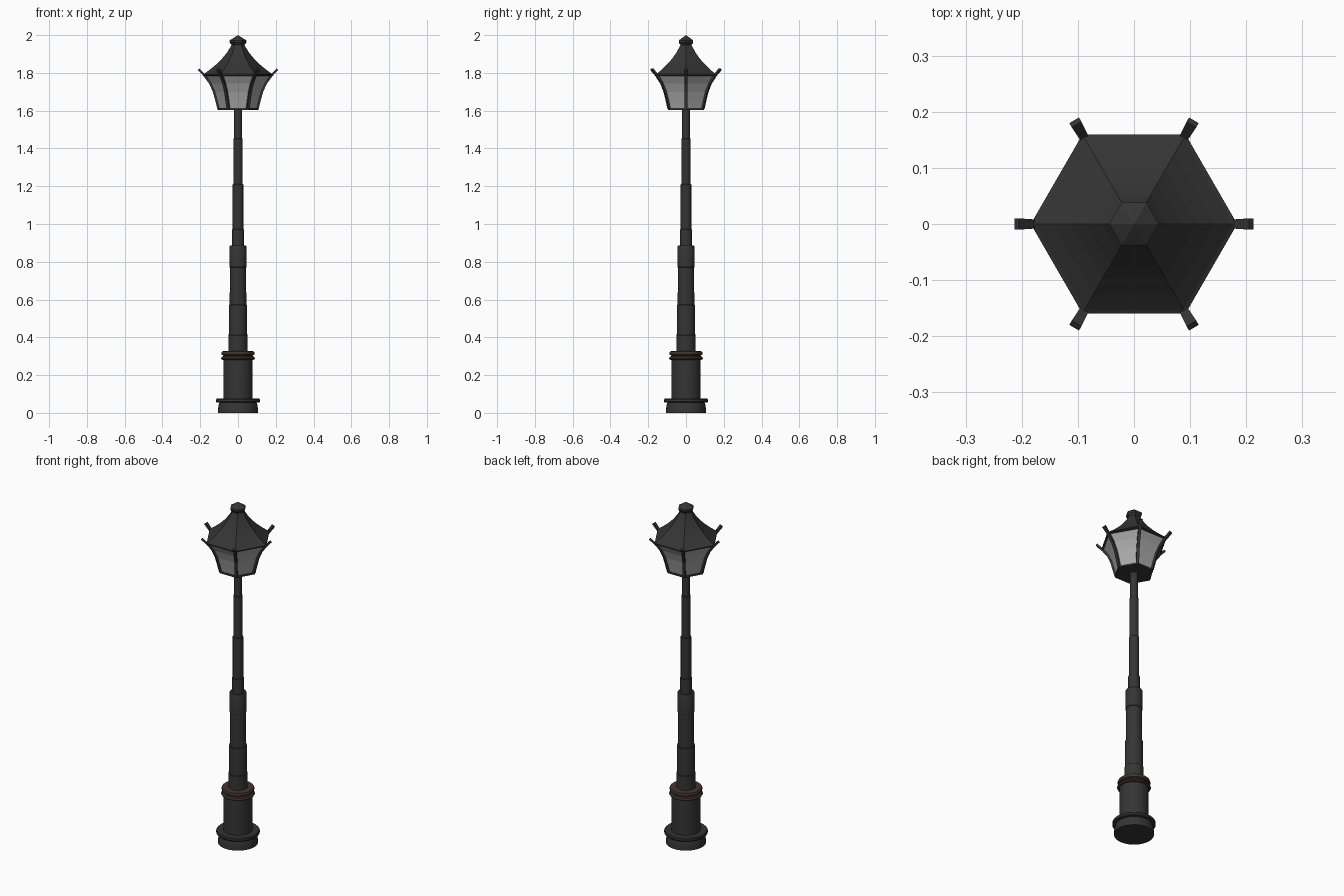
import bpy, bmesh, math
from mathutils import Vector

if "Cube" in bpy.data.objects:
    bpy.data.objects.remove(bpy.data.objects["Cube"])


def material(name, color):
    m = bpy.data.materials.new(name)
    m.diffuse_color = (*color, 1)
    m.use_nodes = True
    m.node_tree.nodes["Principled BSDF"].inputs["Base Color"].default_value = m.diffuse_color
    return m


IRON = material("iron", (0.035, 0.035, 0.035))
RUST = material("rust", (0.055, 0.035, 0.03))
GLASS = material("glass", (0.4, 0.4, 0.4))


def finish(name, bm, mat, smooth):
    bmesh.ops.recalc_face_normals(bm, faces=bm.faces)
    me = bpy.data.meshes.new(name)
    bm.to_mesh(me)
    bm.free()
    me.materials.append(mat)
    ob = bpy.data.objects.new(name, me)
    bpy.context.collection.objects.link(ob)
    if smooth:
        bpy.ops.object.select_all(action='DESELECT')
        ob.select_set(True)
        bpy.context.view_layer.objects.active = ob
        bpy.ops.object.shade_smooth_by_angle(angle=math.radians(35))
    return ob


def skin(bm, rings, caps=True):
    """Join consecutive rings of points with faces."""
    vs = [[bm.verts.new(p) for p in r] for r in rings]
    n = len(vs[0])
    for a, b in zip(vs, vs[1:]):
        for i in range(n):
            j = (i + 1) % n
            bm.faces.new((a[i], a[j], b[j], b[i]))
    if caps:
        bm.faces.new(vs[0][::-1])
        bm.faces.new(vs[-1])


def lathe(name, profile, mat=IRON, sides=32, caps=True):
    """Turn an (r, z) profile; sides=6 gives the flat hexagonal lantern parts."""
    bm = bmesh.new()
    rings = [[(r * math.cos(2 * math.pi * i / sides), r * math.sin(2 * math.pi * i / sides), z)
              for i in range(sides)] for r, z in profile]
    skin(bm, rings, caps)
    bmesh.ops.remove_doubles(bm, verts=bm.verts, dist=0.0002)
    return finish(name, bm, mat, sides > 6)


# Base and collar
lathe("base_foot", [(0.107, 0), (0.106, 0.02), (0.102, 0.045), (0.098, 0.057)])
lathe("base_flange", [(0.112, 0.055), (0.116, 0.06), (0.116, 0.071), (0.112, 0.076)])
lathe("base_drum", [(0.078, 0.075), (0.078, 0.285)])
lathe("collar", [(0.078, 0.28), (0.086, 0.282), (0.09, 0.288), (0.086, 0.297), (0.078, 0.3),
                 (0.078, 0.305), (0.086, 0.309), (0.088, 0.317), (0.085, 0.326), (0.05, 0.328)], RUST)

# Stepped pole
lathe("lower_pole", [(0.051, 0.325), (0.051, 0.41), (0.049, 0.412), (0.048, 0.57), (0.044, 0.573),
                     (0.043, 0.77), (0.046, 0.772), (0.046, 0.878), (0.043, 0.885)])
lathe("upper_pole", [(0.032, 0.88), (0.031, 0.97), (0.028, 0.973), (0.028, 1.21), (0.025, 1.213),
                     (0.025, 1.45), (0.022, 1.453), (0.022, 1.605)])

# Hexagonal lantern
lathe("lantern_floor", [(0.109, 1.603), (0.109, 1.613)], sides=6)
CURVE = [(0.103, 1.61), (0.113, 1.65), (0.127, 1.7), (0.147, 1.745), (0.175, 1.787)]
lathe("lantern_glass", CURVE, GLASS, 6, caps=False)
lathe("lantern_roof", [(0.176, 1.784), (0.184, 1.787), (0.184, 1.793), (0.176, 1.797), (0.145, 1.82),
                       (0.112, 1.848), (0.085, 1.875), (0.058, 1.908), (0.034, 1.947)], sides=6)
lathe("finial", [(0.03, 1.943), (0.044, 1.96), (0.044, 1.972), (0.0, 2.0)], sides=6, caps=False)

# Curved corner ribs ending in upturned tips
path = CURVE[:-1] + [(0.179, 1.788), (0.209, 1.82)]
bm = bmesh.new()
for k in range(6):
    a = k * math.pi / 3
    out = Vector((math.cos(a), math.sin(a), 0))
    side = Vector((-math.sin(a), math.cos(a), 0))
    rings = []
    for i, (r, z) in enumerate(path):
        p, q = path[max(i - 1, 0)], path[min(i + 1, len(path) - 1)]
        d = Vector((q[0] - p[0], q[1] - p[1])).normalized()
        nrm = out * d.y - Vector((0, 0, d.x))
        c = out * r + Vector((0, 0, z))
        w, t = (0.010, 0.006) if i == len(path) - 1 else (0.008, 0.006)
        rings.append([c + side * (w * u) + nrm * (t * v)
                      for u, v in ((-1, -1), (1, -1), (1, 1), (-1, 1))])
    skin(bm, rings)
finish("lantern_ribs", bm, IRON, False)
